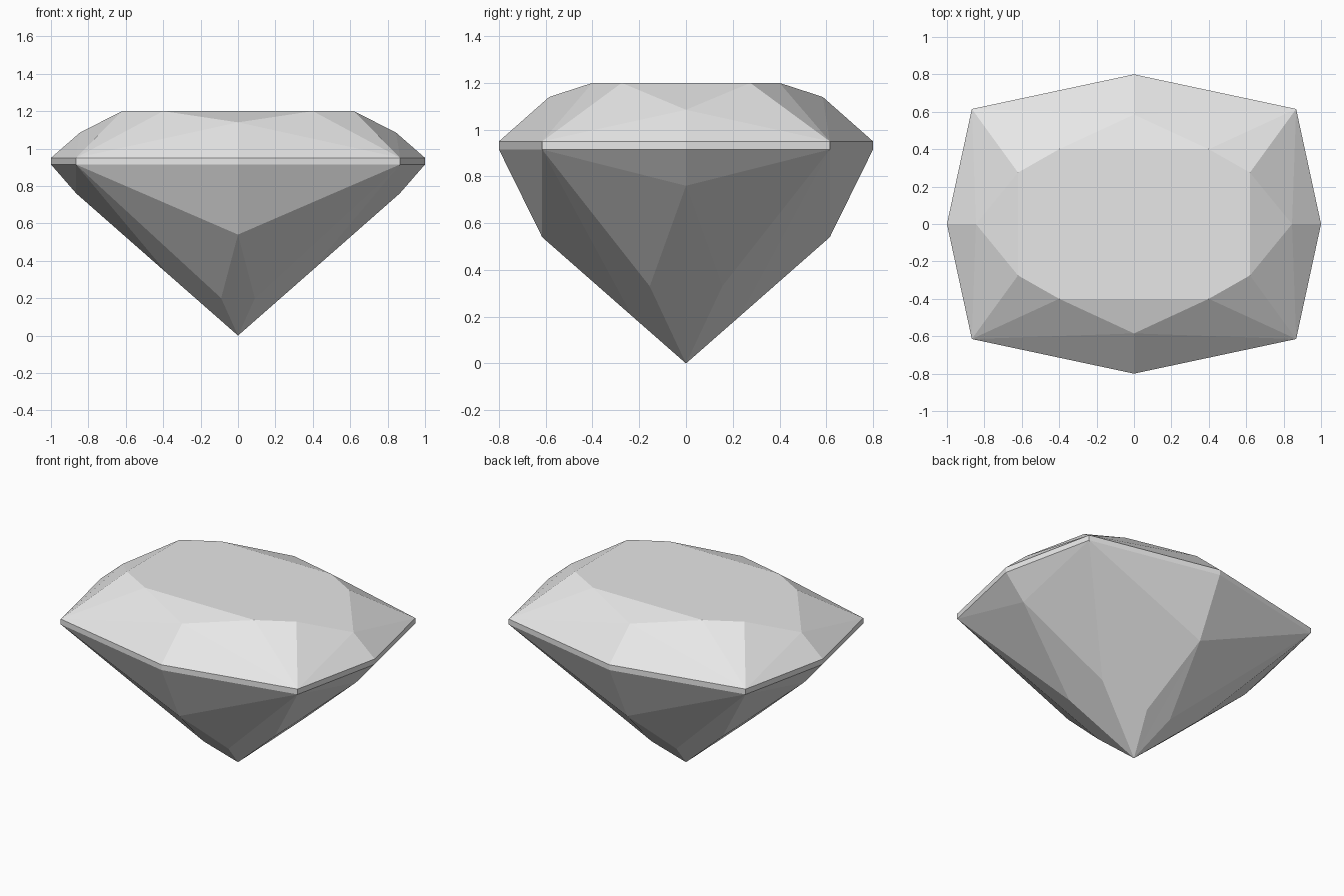
import bpy, bmesh
from mathutils import Vector

cube = bpy.data.objects.get("Cube")
if cube:
    bpy.data.objects.remove(cube, do_unlink=True)

stone = bpy.data.materials.new("pale_grey_stone")
stone.use_nodes = True
stone.diffuse_color = (0.8, 0.8, 0.8, 1)
stone.node_tree.nodes["Principled BSDF"].inputs["Base Color"].default_value = (0.8, 0.8, 0.8, 1)

CENTRE = Vector((0, 0, 0.7))
TOP, RIM_TOP, RIM_LOW = 1.2, 0.95, 0.915


def facets(name, faces):
    """Build one quarter of a cut from its facets, facing outwards, and mirror it."""
    bm = bmesh.new()
    for pts in faces:
        f = bm.faces.new([bm.verts.new(p) for p in pts])
        f.normal_update()
        if f.normal.dot(f.calc_center_median() - CENTRE) < 0:
            f.normal_flip()
    bmesh.ops.remove_doubles(bm, verts=bm.verts[:], dist=0.0001)
    me = bpy.data.meshes.new(name)
    bm.to_mesh(me)
    bm.free()
    me.materials.append(stone)
    ob = bpy.data.objects.new(name, me)
    bpy.context.collection.objects.link(ob)
    mirror = ob.modifiers.new("four_quarters", "MIRROR")
    mirror.use_axis = (True, True, False)
    mirror.use_clip = True


# Rim outline of one quarter: side tip, corner, end tip
rim = [(1, 0), (0.867, 0.615), (0, 0.8)]
side, corner, end = [(x, y, RIM_TOP) for x, y in rim]
low_side, low_corner, low_end = [(x, y, RIM_LOW) for x, y in rim]

# Crown: flat table, star facets, corner facet and rim facets
side_star, end_star = (0.845, 0, 1.085), (0, 0.585, 1.14)
table_side, table_end = (0.62, 0.275, TOP), (0.4, 0.4, TOP)
mid_side, mid_end = (0.62, 0, TOP), (0, 0.4, TOP)
facets("crown", [
    [(0, 0, TOP), mid_side, table_side, table_end, mid_end],
    [mid_side, side_star, table_side],
    [mid_end, end_star, table_end],
    [corner, table_side, table_end],
    [corner, side_star, table_side],
    [corner, end_star, table_end],
    [corner, side, side_star],
    [corner, end, end_star],
])

# Girdle: thin upright band
facets("girdle", [
    [low_side, low_corner, corner, side],
    [low_corner, low_end, end, corner],
])

# Pavilion: rim facets and long facets running down to the point
point = (0, 0, 0)
side_knee, end_knee = (0.865, 0, 0.76), (0, 0.615, 0.54)
side_low, end_low = (0.376, 0.155, 0.33), (0.09, 0.228, 0.2)
facets("pavilion", [
    [low_corner, low_side, side_knee],
    [low_corner, low_end, end_knee],
    [low_corner, side_knee, side_low],
    [low_corner, end_knee, end_low],
    [low_corner, side_low, point, end_low],
    [point, side_knee, side_low],
    [point, end_knee, end_low],
])
